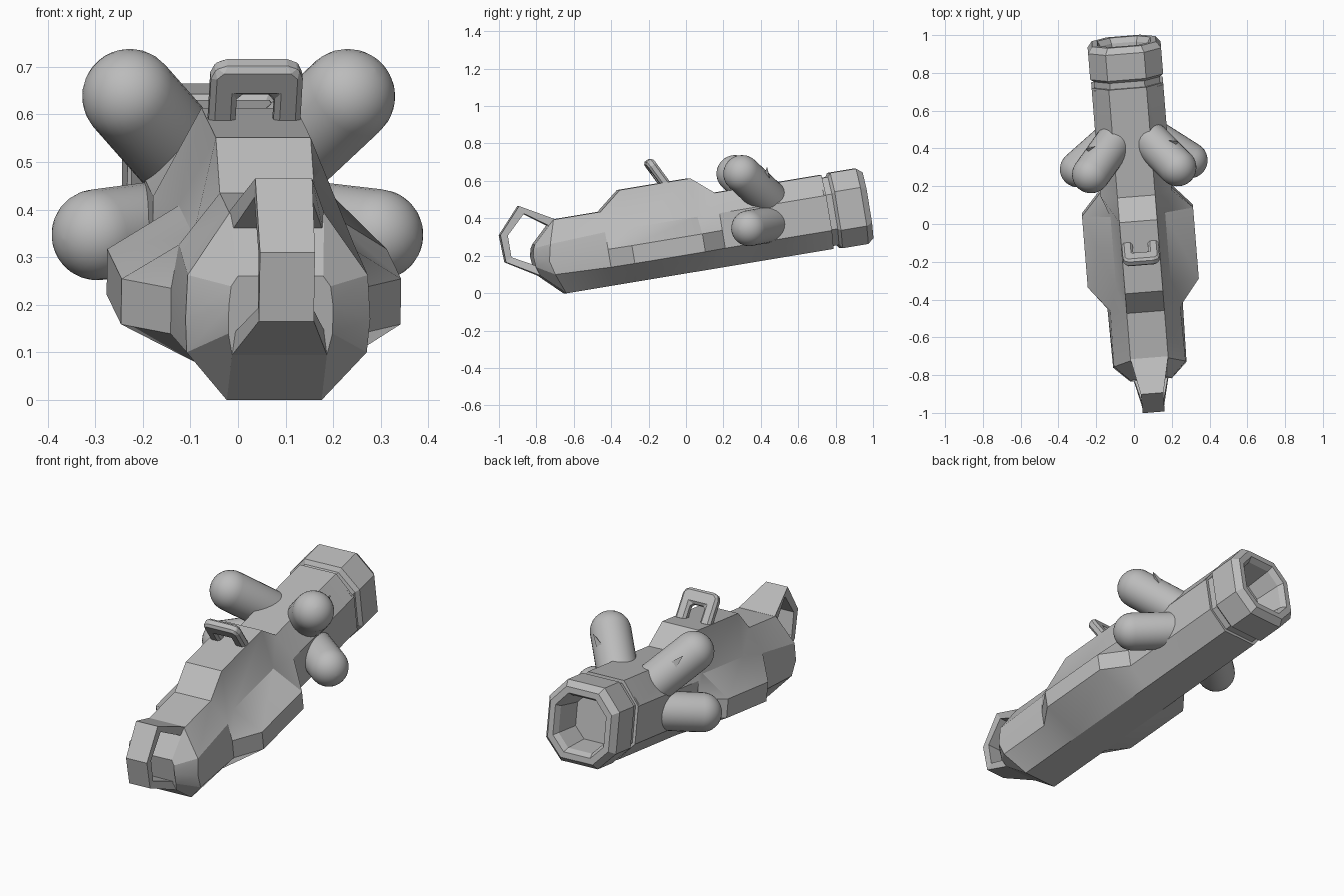
import bpy, bmesh, math
from mathutils import Matrix, Vector

if "Cube" in bpy.data.objects:
    bpy.data.objects.remove(bpy.data.objects["Cube"])

grey = bpy.data.materials.new("plain_grey")
grey.diffuse_color = (0.5, 0.5, 0.5, 1)
grey.use_nodes = True
grey.node_tree.nodes["Principled BSDF"].inputs["Base Color"].default_value = grey.diffuse_color

# The whole model is yawed and pitched; local y runs along the barrel
YAW = Matrix.Translation((0.024, 0, 0)) @ Matrix.Rotation(math.radians(4.6), 4, 'Z')
BODY = YAW @ Matrix.Rotation(math.radians(9.4), 4, 'X')


def loft(name, rings, matrix, angle=None):
    """Skin a list of equal-length point rings and cap both ends."""
    bm = bmesh.new()
    vr = [[bm.verts.new(matrix @ Vector(p)) for p in r] for r in rings]
    n = len(vr[0])
    for a, b in zip(vr, vr[1:]):
        for i in range(n):
            bm.faces.new((a[i], a[(i + 1) % n], b[(i + 1) % n], b[i]))
    bm.faces.new(vr[0])
    bm.faces.new(vr[-1])
    bmesh.ops.recalc_face_normals(bm, faces=bm.faces)
    me = bpy.data.meshes.new(name)
    bm.to_mesh(me)
    bm.free()
    me.materials.append(grey)
    ob = bpy.data.objects.new(name, me)
    bpy.context.collection.objects.link(ob)
    if angle:
        bpy.ops.object.select_all(action='DESELECT')
        ob.select_set(True)
        bpy.context.view_layer.objects.active = ob
        bpy.ops.object.shade_smooth_by_angle(angle=math.radians(angle))
    return ob


def mirror_ring(half):
    return half + [(-x, y, z) for x, y, z in reversed(half)]


def section(y, side=0.19, shoulder=0.19, top=0.505):
    return mirror_ring([(0.1, y, 0.105), (side, y, 0.205), (side, y, 0.302),
                        (shoulder, y, 0.395), (0.1, y, top)])


# Hull: rounded rear, side bulges, raised top block, octagonal barrel
hull = [
    mirror_ring([(0.1, -0.764, 0.222), (0.11, -0.78, 0.27), (0.11, -0.785, 0.33),
                 (0.105, -0.775, 0.37), (0.09, -0.765, 0.39)]),
    mirror_ring([(0.1, -0.641, 0.105), (0.19, -0.69, 0.215), (0.195, -0.71, 0.29),
                 (0.19, -0.69, 0.38), (0.1, -0.645, 0.505)]),
    section(-0.39, 0.2, 0.185),
    section(-0.268, 0.295, 0.145, 0.603),
    section(0.115, 0.295, 0.145, 0.603),
    section(0.232),
    section(0.812),
]
loft("hull", hull, BODY, 22)


# Muzzle: groove, collar, chamfered lip and hollow bore
def octagon(y, s):
    half = [(0.1, 0.105), (0.19, 0.2), (0.19, 0.405), (0.1, 0.505)]
    return mirror_ring([(x * s, y, 0.305 + (z - 0.305) * s) for x, z in half])


loft("muzzle", [octagon(y, s) for y, s in (
    (0.80, 0.98), (0.812, 0.92), (0.845, 0.92), (0.86, 1.02), (1.0, 1.02),
    (1.033, 0.89), (1.033, 0.74), (1.005, 0.66), (0.87, 0.58))], BODY)

# Rear loop handle: strap swept round the loop (outer y, z, inner y, z, half width)
strap = [(-0.636, 0.506, -0.65, 0.46, 0.1), (-0.812, 0.606, -0.793, 0.562, 0.06),
         (-0.936, 0.469, -0.897, 0.460, 0.058), (-0.930, 0.321, -0.897, 0.343, 0.058),
         (-0.764, 0.222, -0.750, 0.262, 0.1)]
loft("rear_handle", [[(w, a, b), (-w, a, b), (-w, c, d), (w, c, d)]
                     for a, b, c, d, w in strap], BODY)

# Sight: leaning arch on the raised block
arch = [(-0.097, -0.02), (-0.097, 0.128), (-0.075, 0.15), (0.075, 0.15), (0.097, 0.128),
        (0.097, -0.02), (0.04, -0.02), (0.04, 0.075), (-0.04, 0.075), (-0.04, -0.02)]
lean = BODY @ Matrix.Translation((0, -0.02, 0.6)) @ Matrix.Rotation(math.radians(27), 4, 'X')
sight = loft("sight", [[(x, y, z) for x, z in arch] for y in (-0.024, 0.024)], lean)
bev = sight.modifiers.new("edge", 'BEVEL')
bev.width = 0.012
bev.segments = 1


# Pods: four round-ended rods leaning out of the barrel
def pod(name, outer, inner, r):
    a, b = Vector(outer), Vector(inner)
    length = (b - a).length
    m = YAW @ Matrix.Translation(a) @ (b - a).to_track_quat('Z', 'Y').to_matrix().to_4x4()
    rows = [(r * math.cos(t), r * math.sin(t)) for t in
            [math.radians(-88 + 11 * k) for k in range(9)]]
    rows += [(rad, length - z) for rad, z in reversed(rows)]
    rings = [[(rad * math.cos(k * math.tau / 28), rad * math.sin(k * math.tau / 28), z)
              for k in range(28)] for rad, z in rows]
    loft(name, rings, m, 40)


# Small pointed fins behind the upper pods
def fin(name, s):
    tip = Vector((s * 0.25, 0.415, 0.675))
    base = [(s * 0.17, 0.37, 0.56), (s * 0.11, 0.45, 0.58), (s * 0.17, 0.46, 0.50)]
    loft(name, [base, [tip.lerp(Vector(p), 0.02) for p in base]], YAW)


for side, s in (("left", -1), ("right", 1)):
    pod("upper_pod_" + side, (s * 0.23, 0.282, 0.638), (s * 0.10, 0.435, 0.505), 0.1)
    pod("lower_pod_" + side, (s * 0.296, 0.315, 0.347), (s * 0.11, 0.455, 0.37), 0.096)
    fin("fin_" + side, s)
